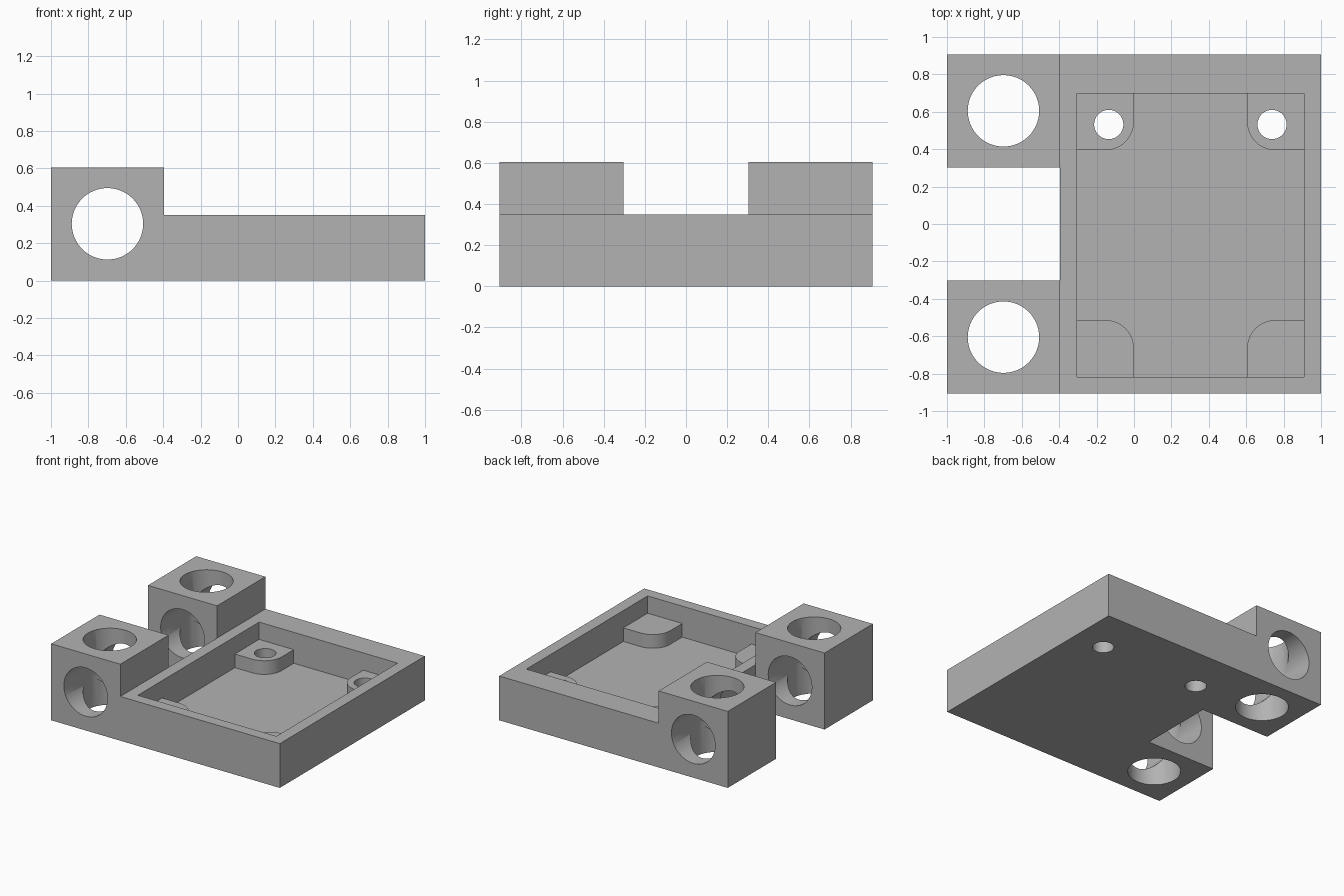
import bpy, bmesh, math
from mathutils import Matrix, Vector

if "Cube" in bpy.data.objects:
    bpy.data.objects.remove(bpy.data.objects["Cube"], do_unlink=True)

grey = bpy.data.materials.new("grey plastic")
grey.use_nodes = True
colour = (0.45, 0.45, 0.45, 1)
grey.diffuse_color = colour
grey.node_tree.nodes["Principled BSDF"].inputs["Base Color"].default_value = colour


def finish(name, bm):
    bmesh.ops.recalc_face_normals(bm, faces=bm.faces)
    mesh = bpy.data.meshes.new(name)
    bm.to_mesh(mesh)
    bm.free()
    mesh.materials.append(grey)
    obj = bpy.data.objects.new(name, mesh)
    bpy.context.collection.objects.link(obj)
    return obj


def prism(name, points, push):
    """Extrude a closed outline along a vector."""
    bm = bmesh.new()
    face = bm.faces.new([bm.verts.new(p) for p in points])
    ext = bmesh.ops.extrude_face_region(bm, geom=[face])["geom"]
    verts = [v for v in ext if isinstance(v, bmesh.types.BMVert)]
    bmesh.ops.translate(bm, verts=verts, vec=Vector(push))
    return finish(name, bm)


def box(name, x, y, z):
    outline = [(x[0], y[0], z[0]), (x[1], y[0], z[0]), (x[1], y[1], z[0]), (x[0], y[1], z[0])]
    return prism(name, outline, (0, 0, z[1] - z[0]))


def rod(name, centre, radius, length, along_y=False):
    bm = bmesh.new()
    turn = Matrix.Rotation(math.pi / 2 if along_y else 0, 4, "X")
    bmesh.ops.create_cone(bm, cap_ends=True, segments=64, radius1=radius, radius2=radius,
                          depth=length, matrix=Matrix.Translation(centre) @ turn)
    return finish(name, bm)


def combine(tool, operation="DIFFERENCE"):
    mod = body.modifiers.new(tool.name, "BOOLEAN")
    mod.operation, mod.solver, mod.object = operation, "EXACT", tool
    bpy.context.view_layer.objects.active = body
    bpy.ops.object.modifier_apply(modifier=mod.name)
    bpy.data.objects.remove(tool, do_unlink=True)


step, rim, top, half = -0.395, 0.35, 0.605, 0.906
floor, post_top = 0.105, 0.213
left, right, front, back = -0.304, 0.908, -0.817, 0.698
size, fillet, sunk = 0.303, 0.151, 0.03

# Stepped body: tall hinge end and low tray end
profile = [(-1, 0), (1, 0), (1, rim), (step, rim), (step, top), (-1, top)]
body = prism("tray_with_hinge_blocks", [(x, -half, z) for x, z in profile], (0, 2 * half, 0))

# Gap between the hinge blocks, and the tray pocket
combine(box("block_gap", (-1.1, step), (-0.303, 0.303), (-0.1, 0.8)))
combine(box("tray_pocket", (left, right), (front, back), (floor, 0.8)))

# Corner posts with one rounded corner, sunk into walls and floor
for cx, sx in ((left, 1), (right, -1)):
    for cy, sy in ((front, 1), (back, -1)):
        outline = [(-sunk, -sunk), (size, -sunk)]
        for i in range(17):
            a = math.pi / 2 * i / 16
            outline.append((size - fillet + fillet * math.cos(a),
                            size - fillet + fillet * math.sin(a)))
        outline.append((-sunk, size))
        points = [(cx + sx * u, cy + sy * v, floor - sunk) for u, v in outline]
        combine(prism("post", points, (0, 0, post_top - floor + sunk)), "UNION")

# Screw holes through the two back posts
for x in (-0.135, 0.738):
    combine(rod("screw_hole", (x, 0.532, 0.1), 0.078, 0.6))

# Crossing bores through each hinge block
for y in (-0.605, 0.605):
    combine(rod("upright_bore", (-0.698, y, 0.3), 0.191, 1))
combine(rod("pin_bore", (-0.698, 0, 0.304), 0.191, 2.2, True))

# Smooth bores and fillets, crisp edges
bpy.ops.object.select_all(action="DESELECT")
body.select_set(True)
bpy.context.view_layer.objects.active = body
bpy.ops.object.shade_smooth_by_angle(angle=math.radians(30))
